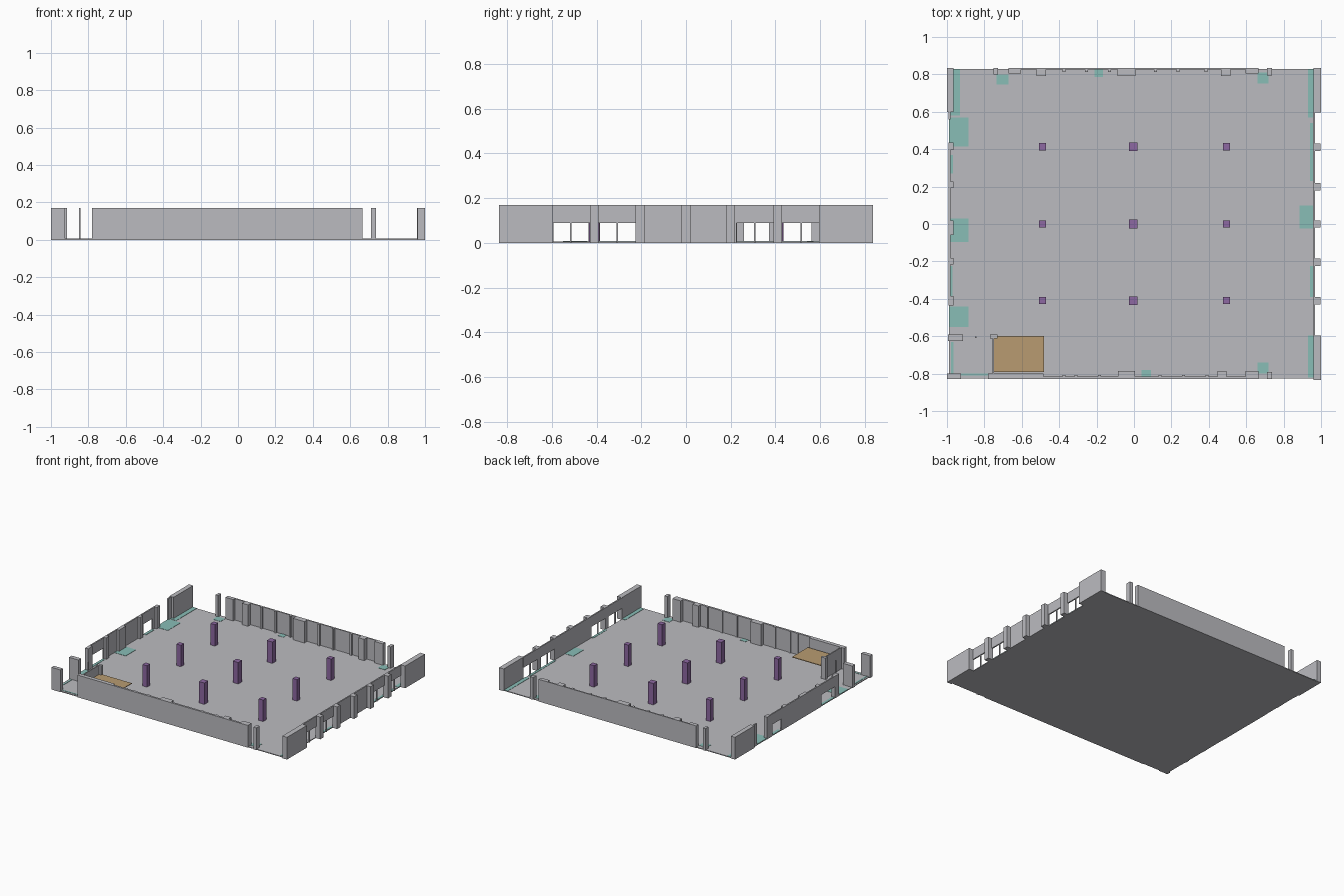
import bpy
import bmesh

H = 0.17      # wall height
F = 0.006     # floor thickness
HEAD = 0.09   # window head height


def material(name, rgb):
    m = bpy.data.materials.new(name)
    m.diffuse_color = (*rgb, 1)
    return m


GREY = material("wall grey", (0.50, 0.50, 0.53))
TEAL = material("marking teal", (0.25, 0.51, 0.47))
TAN = material("platform tan", (0.48, 0.33, 0.165))
PURPLE = material("column purple", (0.27, 0.14, 0.36))


def boxes(name, mat, items):
    """One object from boxes given as x0, x1, y0, y1, z0, z1."""
    bm = bmesh.new()
    for x0, x1, y0, y1, z0, z1 in items:
        vs = bmesh.ops.create_cube(bm, size=1)["verts"]
        for v in vs:
            v.co.x = x1 if v.co.x > 0 else x0
            v.co.y = y1 if v.co.y > 0 else y0
            v.co.z = z1 if v.co.z > 0 else z0
    me = bpy.data.meshes.new(name)
    bm.to_mesh(me)
    bm.free()
    me.materials.append(mat)
    ob = bpy.data.objects.new(name, me)
    bpy.context.collection.objects.link(ob)
    return ob


def full(x0, x1, y0, y1):
    return (x0, x1, y0, y1, 0, H)


# Floor slab
boxes("floor", GREY, [(-0.99, 0.96, -0.825, 0.83, 0, F)])

# Right wall: corner blocks, piers, thin panels, window heads, mullions
right = [full(0.96, 1.0, -0.835, -0.595), full(0.96, 1.0, 0.595, 0.835)]
for y in (-0.41, -0.205, 0, 0.2, 0.41):
    right.append(full(0.957, 0.998, y - 0.02, y + 0.02))
right.append(full(0.957, 0.967, -0.225, 0.225))
for y0, y1 in ((-0.6, -0.43), (-0.39, -0.225), (0.225, 0.39), (0.43, 0.6)):
    mid = (y0 + y1) / 2
    right.append((0.957, 0.967, y0, y1, HEAD, H))
    right.append((0.957, 0.967, mid - 0.003, mid + 0.003, 0, HEAD))
boxes("right_wall", GREY, right)

# Left wall: corner blocks, piers, thin panels, window heads, open doorways
left = [full(-1.0, -0.965, 0.6, 0.835), full(-0.995, -0.915, -0.625, -0.592)]
for y, half in ((0.415, 0.02), (0.21, 0.017), (-0.02, 0.04), (-0.2, 0.017), (-0.41, 0.025)):
    left.append(full(-0.992, -0.965, y - half, y + half))
left.append(full(-0.992, -0.982, 0.56, 0.6))
left.append(full(-0.992, -0.982, -0.225, 0.26))
left.append(full(-0.992, -0.982, 0.37, 0.4))
for y0, y1 in ((-0.39, -0.225), (0.26, 0.37)):
    left.append((-0.992, -0.982, y0, y1, HEAD, H))
boxes("left_wall", GREY, left)

# Back wall with end blocks, pilasters and ribs
back = [full(-0.67, 0.665, 0.825, 0.835), full(-0.67, -0.605, 0.805, 0.835),
        full(0.595, 0.665, 0.805, 0.835)]
for x, half in ((-0.495, 0.025), (-0.04, 0.048), (0.49, 0.025)):
    back.append(full(x - half, x + half, 0.792, 0.835))
for x in (-0.375, -0.255, -0.13, 0.115, 0.235, 0.385):
    back.append(full(x - 0.008, x + 0.008, 0.812, 0.835))
back += [full(-0.75, -0.728, 0.80, 0.835), full(0.712, 0.737, 0.795, 0.835)]
boxes("back_wall", GREY, back)

# Front wall with pilasters, ribs, door post and corner block
front = [full(-0.78, 0.665, -0.83, -0.815), full(0.595, 0.665, -0.83, -0.785),
         full(-0.78, -0.485, -0.83, -0.80)]
for x, half in ((-0.04, 0.046), (0.47, 0.024)):
    front.append(full(x - half, x + half, -0.83, -0.787))
for x in (-0.375, -0.31, -0.185, 0.14, 0.265, 0.39):
    front.append(full(x - 0.008, x + 0.008, -0.83, -0.808))
front += [full(0.712, 0.737, -0.83, -0.79), full(-1.0, -0.925, -0.83, -0.80)]
boxes("front_wall", GREY, front)

# Small corner room: side partition, end pier and slim post
boxes("corner_room", GREY, [
    full(-0.757, -0.749, -0.81, -0.6),
    full(-0.77, -0.73, -0.613, -0.592),
    full(-0.85, -0.842, -0.609, -0.601),
])

# Raised platform
boxes("platform", TAN, [(-0.749, -0.48, -0.79, -0.6, 0.095, 0.1)])

# Grid of columns, the middle row slightly larger
cols = []
for x, half in ((-0.49, 0.019), (-0.005, 0.023), (0.495, 0.019)):
    for y in (-0.41, 0, 0.413):
        cols.append((x - half, x + half, y - half, y + half, F, H))
boxes("columns", PURPLE, cols)

# Floor markings as thin plates
marks = [
    (-0.99, -0.93, 0.58, 0.83), (-0.99, -0.885, 0.415, 0.57),
    (-0.99, -0.968, 0.27, 0.37), (-0.99, -0.885, -0.095, 0.03),
    (-0.99, -0.885, -0.55, -0.44), (-0.99, -0.97, -0.39, -0.225),
    (0.93, 0.96, 0.57, 0.83), (0.942, 0.96, 0.23, 0.54),
    (0.885, 0.96, -0.025, 0.10), (0.942, 0.96, -0.39, -0.225),
    (0.93, 0.96, -0.82, -0.595), (-0.735, -0.67, 0.745, 0.80),
    (-0.21, -0.165, 0.785, 0.826), (0.66, 0.72, 0.75, 0.81),
    (0.66, 0.72, -0.80, -0.74), (0.04, 0.09, -0.82, -0.78),
    (-0.925, -0.755, -0.81, -0.80), (-0.978, -0.966, -0.80, -0.63),
]
boxes("floor_markings", TEAL, [(*m, F - 0.001, F + 0.002) for m in marks])
